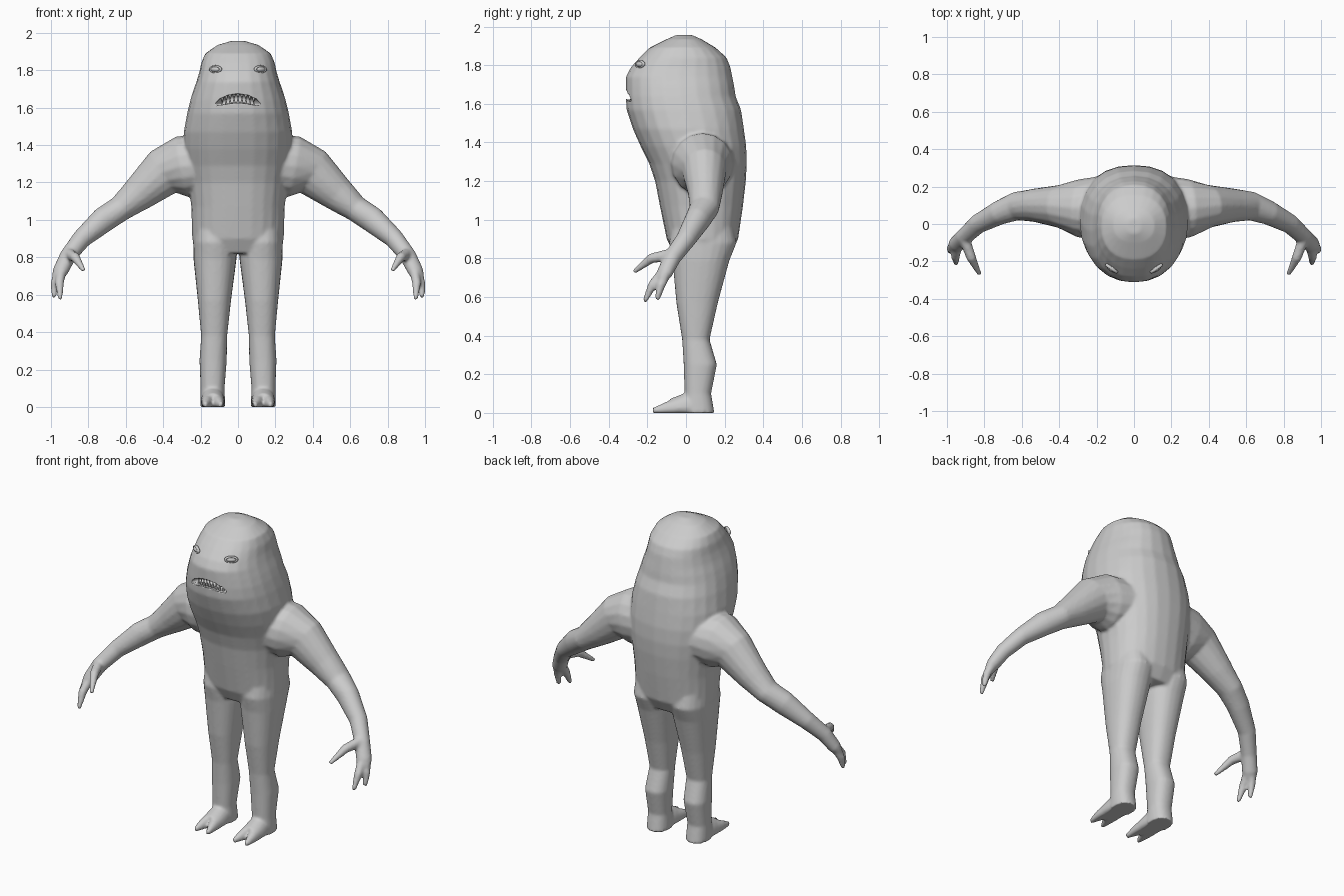
import bpy, bmesh, math
from mathutils import Vector, Matrix

cube = bpy.data.objects.get("Cube")
if cube:
    bpy.data.objects.remove(cube, do_unlink=True)

grey = bpy.data.materials.new("grey_skin")
grey.use_nodes = True
grey.diffuse_color = (0.6, 0.6, 0.6, 1)
grey.node_tree.nodes["Principled BSDF"].inputs["Base Color"].default_value = (0.6, 0.6, 0.6, 1)

UP = Vector((0, 0, 1))


def ring(center, u, v, power=2.0, n=24):
    """Closed superellipse section, kept above the ground."""
    pts = []
    for i in range(n):
        a = 2 * math.pi * i / n
        c, s = math.cos(a), math.sin(a)
        p = center + u * math.copysign(abs(c) ** (2 / power), c) \
            + v * math.copysign(abs(s) ** (2 / power), s)
        p.z = max(p.z, 0)
        pts.append(p)
    return pts


def loft(bm, rings):
    """Skin a list of sections and cap both ends."""
    rows = [[bm.verts.new(p) for p in r] for r in rings]
    n = len(rows[0])
    for a, b in zip(rows, rows[1:]):
        for i in range(n):
            j = (i + 1) % n
            bm.faces.new((a[i], a[j], b[j], b[i]))
    bm.faces.new(rows[0][::-1])
    bm.faces.new(rows[-1])


def column(bm, sections, power=2.0):
    """Upright form from (z, left, right, front, back)."""
    loft(bm, [ring(Vector(((l + r) / 2, (f + b) / 2, z)),
                   Vector(((r - l) / 2, 0, 0)), Vector((0, (b - f) / 2, 0)), power)
              for z, l, r, f, b in sections])


def limb(bm, sections, side=1):
    """Swept form from (x, y, z, half width, half height)."""
    pts = [Vector((s[0] * side, s[1], s[2])) for s in sections]
    rings = []
    for i, s in enumerate(sections):
        t = (pts[min(i + 1, len(pts) - 1)] - pts[max(i - 1, 0)]).normalized()
        u = t.cross(UP).normalized()
        rings.append(ring(pts[i], u * s[3], u.cross(t) * s[4], n=16))
    loft(bm, rings)


def finish(bm, name):
    bmesh.ops.recalc_face_normals(bm, faces=bm.faces[:])
    for f in bm.faces:
        f.smooth = True
    mesh = bpy.data.meshes.new(name)
    bm.to_mesh(mesh)
    bm.free()
    mesh.materials.append(grey)
    ob = bpy.data.objects.new(name, mesh)
    bpy.context.scene.collection.objects.link(ob)
    return ob


skin = bmesh.new()

# Head and torso: height, half width, front, back
trunk = [(0.82, 0.225, -0.06, 0.225), (0.9, 0.245, -0.1, 0.27),
         (1.07, 0.25, -0.135, 0.295), (1.2, 0.265, -0.16, 0.31),
         (1.29, 0.28, -0.19, 0.315), (1.38, 0.29, -0.235, 0.312),
         (1.47, 0.29, -0.275, 0.3), (1.57, 0.272, -0.308, 0.285),
         (1.64, 0.255, -0.312, 0.257), (1.69, 0.24, -0.312, 0.25),
         (1.74, 0.222, -0.312, 0.24), (1.79, 0.207, -0.285, 0.23),
         (1.84, 0.197, -0.24, 0.21), (1.89, 0.175, -0.19, 0.155),
         (1.935, 0.11, -0.1, 0.08), (1.957, 0.035, -0.05, 0.03)]
column(skin, [(z, -w, w, f, b) for z, w, f, b in trunk], 2.25)

leg = [(0.98, 0.03, 0.23, -0.07, 0.24), (0.88, 0.012, 0.24, -0.088, 0.262),
       (0.79, 0.008, 0.238, -0.07, 0.225), (0.57, 0.037, 0.215, -0.05, 0.165),
       (0.38, 0.058, 0.197, -0.02, 0.122), (0.25, 0.06, 0.206, -0.012, 0.16),
       (0.1, 0.072, 0.2, -0.007, 0.13), (0, 0.068, 0.202, -0.02, 0.147)]
arm = [(0.1, 0.08, 1.31, 0.19, 0.15), (0.3, 0.085, 1.285, 0.155, 0.165),
       (0.4, 0.095, 1.255, 0.115, 0.13), (0.53, 0.1, 1.14, 0.09, 0.095),
       (0.63, 0.095, 1.06, 0.077, 0.07), (0.72, 0.06, 1.0, 0.065, 0.07),
       (0.835, 0, 0.9, 0.052, 0.052), (0.91, -0.07, 0.805, 0.045, 0.045),
       (0.95, -0.11, 0.725, 0.045, 0.038), (0.965, -0.13, 0.69, 0.035, 0.025)]
fingers = [
    [(0.94, -0.1, 0.75, 0.028, 0.03), (0.955, -0.175, 0.66, 0.024, 0.024),
     (0.95, -0.215, 0.575, 0.012, 0.012)],
    [(0.95, -0.09, 0.75, 0.028, 0.028), (0.98, -0.13, 0.66, 0.022, 0.024),
     (0.985, -0.15, 0.585, 0.013, 0.013)],
    [(0.91, -0.07, 0.82, 0.03, 0.034), (0.87, -0.18, 0.8, 0.026, 0.026),
     (0.825, -0.27, 0.73, 0.012, 0.012)]]
foot = [(0.135, 0.08, 0.03, 0.062, 0.09), (0.135, -0.01, 0.03, 0.064, 0.07),
        (0.135, -0.08, 0.02, 0.063, 0.052)]

for side in (1, -1):
    column(skin, [(z, *sorted((l * side, r * side)), f, b) for z, l, r, f, b in leg], 2.3)
    limb(skin, arm, side)
    for finger in fingers:
        limb(skin, finger, side)
    limb(skin, foot, side)
    # Two splayed toes per foot
    for x, tip in ((0.104, 0.09), (0.166, 0.176)):
        limb(skin, [(x, -0.05, 0.02, 0.032, 0.05), (x, -0.1, 0.018, 0.031, 0.04),
                    (tip, -0.172, 0.01, 0.012, 0.016)], side)

body = finish(skin, "body")
remesh = body.modifiers.new("fuse_parts", 'REMESH')
remesh.mode = 'VOXEL'
remesh.voxel_size = 0.009
remesh.use_smooth_shade = True
soften = body.modifiers.new("soften_joins", 'SMOOTH')
soften.factor = 0.5
soften.iterations = 5


# Mouth: an arched slot cut into the face
def mouth_arc(x):
    k = (x / 0.1) ** 2
    return -0.285 + 0.02 * k, 1.65 - 0.028 * k


slot = bmesh.new()
limb(slot, [(x, *mouth_arc(x), 0.05, h) for x, h in
            ((-0.108, 0.008), (-0.085, 0.021), (-0.045, 0.027), (0, 0.029),
             (0.045, 0.027), (0.085, 0.021), (0.108, 0.008))])
cutter = finish(slot, "mouth_cutter")
cutter.hide_render = True
cutter.hide_viewport = True
cutter.display_type = 'WIRE'
cut = body.modifiers.new("mouth", 'BOOLEAN')
cut.operation = 'DIFFERENCE'
cut.object = cutter

# Teeth: upper and lower rows of small cones
teeth = bmesh.new()
for row in (1, -1):
    for i in range(-4, 5):
        x = i * 0.021
        y, z = mouth_arc(x)
        turn = Matrix.Rotation(math.pi if row > 0 else 0, 4, 'X')
        bmesh.ops.create_cone(teeth, cap_ends=True, segments=8, radius1=0.01,
                              radius2=0.002, depth=0.032,
                              matrix=Matrix.Translation((x, y + 0.005, z + row * 0.015)) @ turn)
finish(teeth, "teeth")

# Eyes: flattened balls inside raised lids
for side, label in ((1, "left"), (-1, "right")):
    place = Matrix.Translation((0.12 * side, -0.238, 1.805)) \
        @ Matrix.Rotation(side * math.radians(35), 4, 'Z')
    ball = bmesh.new()
    bmesh.ops.create_uvsphere(ball, u_segments=20, v_segments=12, radius=1,
                              matrix=place @ Matrix.Diagonal((0.03, 0.016, 0.015, 1)))
    finish(ball, label + "_eye")
    lid = bmesh.new()
    rows = []
    for i in range(24):
        a = 2 * math.pi * i / 24
        c, s = math.cos(a), math.sin(a)
        rows.append([lid.verts.new(place @ Vector(
            ((0.033 + 0.007 * math.cos(b)) * c, 0.009 * math.sin(b),
             (0.016 + 0.006 * math.cos(b)) * s)))
            for b in (2 * math.pi * k / 8 for k in range(8))])
    for i in range(24):
        p, q = rows[i], rows[(i + 1) % 24]
        for k in range(8):
            m = (k + 1) % 8
            lid.faces.new((p[k], p[m], q[m], q[k]))
    finish(lid, label + "_eyelid")
